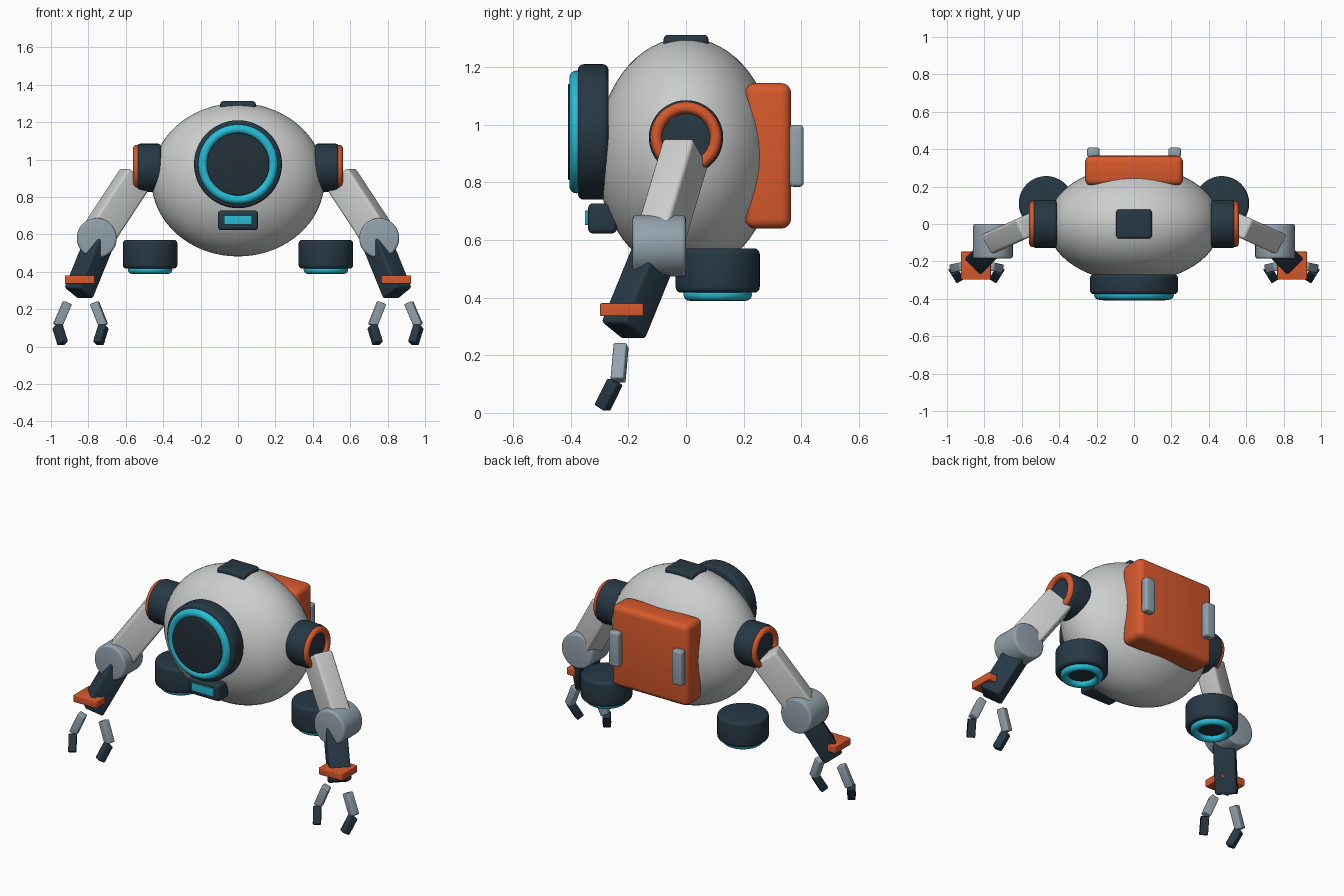
import bpy, bmesh, math
from mathutils import Matrix, Vector

if "Cube" in bpy.data.objects:
    bpy.data.objects.remove(bpy.data.objects["Cube"], do_unlink=True)


def material(name, rgb):
    m = bpy.data.materials.new(name)
    m.use_nodes = True
    m.diffuse_color = (*rgb, 1)
    bsdf = m.node_tree.nodes["Principled BSDF"]
    bsdf.inputs["Base Color"].default_value = (*rgb, 1)
    bsdf.inputs["Roughness"].default_value = 0.5
    return m


SHELL = material("shell light grey", (0.60, 0.62, 0.61))
DARK = material("dark slate", (0.020, 0.040, 0.058))
LENS = material("lens dark", (0.016, 0.029, 0.040))
CYAN = material("glow cyan", (0.02, 0.50, 0.66))
ORANGE = material("accent orange", (0.68, 0.10, 0.025))
STEEL = material("joint grey", (0.29, 0.36, 0.41))

AXIS = {"X": Matrix.Rotation(math.pi / 2, 4, "Y"),
        "Y": Matrix.Rotation(math.pi / 2, 4, "X"),
        "Z": Matrix.Identity(4)}


def finish(name, bm, mat, matrix, bevel=0.0):
    """Round the hard edges, place the mesh and shade it."""
    if bevel:
        hard = [e for e in bm.edges if e.calc_face_angle(0) > 1]
        bmesh.ops.bevel(bm, geom=hard, offset=bevel, segments=4,
                        profile=0.5, affect="EDGES", clamp_overlap=True)
    bm.transform(matrix)
    mesh = bpy.data.meshes.new(name)
    bm.to_mesh(mesh)
    bm.free()
    mesh.materials.append(mat)
    ob = bpy.data.objects.new(name, mesh)
    bpy.context.collection.objects.link(ob)
    bpy.ops.object.select_all(action="DESELECT")
    ob.select_set(True)
    bpy.context.view_layer.objects.active = ob
    bpy.ops.object.shade_smooth_by_angle(angle=math.radians(35))
    return ob


def box(name, centre, size, mat, bevel=0.01, turn=None):
    bm = bmesh.new()
    bmesh.ops.create_cube(bm, size=1)
    bm.transform(Matrix.Diagonal((*size, 1)))
    return finish(name, bm, mat, Matrix.Translation(centre) @ (turn or AXIS["Z"]), bevel)


def beam(name, start, end, width, height, mat, bevel=0.01):
    """Box running from start to end, with its height axis kept upright."""
    a, b = Vector(start), Vector(end)
    turn = (b - a).to_track_quat("Z", "Y").to_matrix().to_4x4()
    return box(name, (a + b) / 2, (width, height, (b - a).length), mat, bevel, turn)


def drum(name, centre, radius, depth, axis, mat, bevel=0.01):
    bm = bmesh.new()
    bmesh.ops.create_cone(bm, cap_ends=True, segments=64, radius1=radius,
                          radius2=radius, depth=depth)
    return finish(name, bm, mat, Matrix.Translation(centre) @ AXIS[axis], bevel)


def ring(name, centre, major, minor, axis, mat):
    """Torus made by spinning a small circle."""
    bm = bmesh.new()
    bmesh.ops.create_circle(bm, segments=16, radius=minor,
                            matrix=Matrix.Translation((major, 0, 0)) @ AXIS["Y"])
    bmesh.ops.spin(bm, geom=bm.verts[:] + bm.edges[:], cent=(0, 0, 0), axis=(0, 0, 1),
                   angle=math.tau, steps=64, use_merge=True)
    bmesh.ops.remove_doubles(bm, verts=bm.verts, dist=1e-5)
    bmesh.ops.recalc_face_normals(bm, faces=bm.faces)
    return finish(name, bm, mat, Matrix.Translation(centre) @ AXIS[axis])


# Body shell
bm = bmesh.new()
bmesh.ops.create_uvsphere(bm, u_segments=64, v_segments=32, radius=1)
finish("body", bm, SHELL, Matrix.Translation((0, 0, 0.892)) @ Matrix.Diagonal((0.463, 0.31, 0.41, 1)))

# Large front eye
drum("eye_housing", (0, -0.322, 0.975), 0.235, 0.106, "Y", DARK, 0.02)
ring("eye_ring", (0, -0.38, 0.975), 0.188, 0.025, "Y", CYAN)
drum("eye_lens", (0, -0.385, 0.975), 0.167, 0.05, "Y", LENS, 0.006)

# Lower sensor and top hatch
box("sensor_housing", (0, -0.29, 0.675), (0.215, 0.1, 0.105), DARK, 0.018)
box("sensor_light", (0, -0.342, 0.677), (0.15, 0.018, 0.05), CYAN, 0.003)
box("top_hatch", (0, 0, 1.285), (0.19, 0.155, 0.054), DARK, 0.015)

# Backpack
box("backpack", (0, 0.285, 0.892), (0.525, 0.16, 0.505), ORANGE, 0.035)

# Mirrored parts
for s, side in ((1, "left"), (-1, "right")):
    def at(x, y, z):
        return (s * x, y, z)

    box(f"{side}_backpack_handle", at(0.218, 0.383, 0.892), (0.068, 0.05, 0.215), STEEL, 0.014)

    # Hover pods
    drum(f"{side}_pod", at(0.47, 0.11, 0.494), 0.146, 0.154, "Z", DARK, 0.02)
    ring(f"{side}_pod_ring", at(0.47, 0.11, 0.411), 0.097, 0.022, "Z", CYAN)

    # Shoulder and arm
    drum(f"{side}_shoulder", at(0.475, 0, 0.956), 0.129, 0.13, "X", DARK, 0.018)
    ring(f"{side}_shoulder_ring", at(0.541, 0, 0.956), 0.103, 0.02, "X", ORANGE)
    beam(f"{side}_upper_arm", at(0.545, 0, 0.907), at(0.75, -0.093, 0.595), 0.118, 0.168, SHELL, 0.016)
    drum(f"{side}_elbow", at(0.755, -0.093, 0.58), 0.107, 0.185, "Y", STEEL, 0.014)
    beam(f"{side}_forearm", at(0.735, -0.10, 0.575), at(0.853, -0.218, 0.285), 0.122, 0.122, DARK, 0.014)
    box(f"{side}_cuff", at(0.845, -0.223, 0.358), (0.16, 0.15, 0.045), ORANGE, 0.005)

    # Two-jointed gripper fingers
    for finger, root, knuckle, tip in (("outer", 0.912, 0.965, 0.937),
                                       ("inner", 0.768, 0.719, 0.747)):
        beam(f"{side}_{finger}_finger", at(root, -0.225, 0.235), at(knuckle, -0.236, 0.112),
             0.046, 0.046, STEEL, 0.006)
        beam(f"{side}_{finger}_fingertip", at(knuckle, -0.246, 0.108), at(tip, -0.291, 0.017),
             0.046, 0.046, DARK, 0.006)
